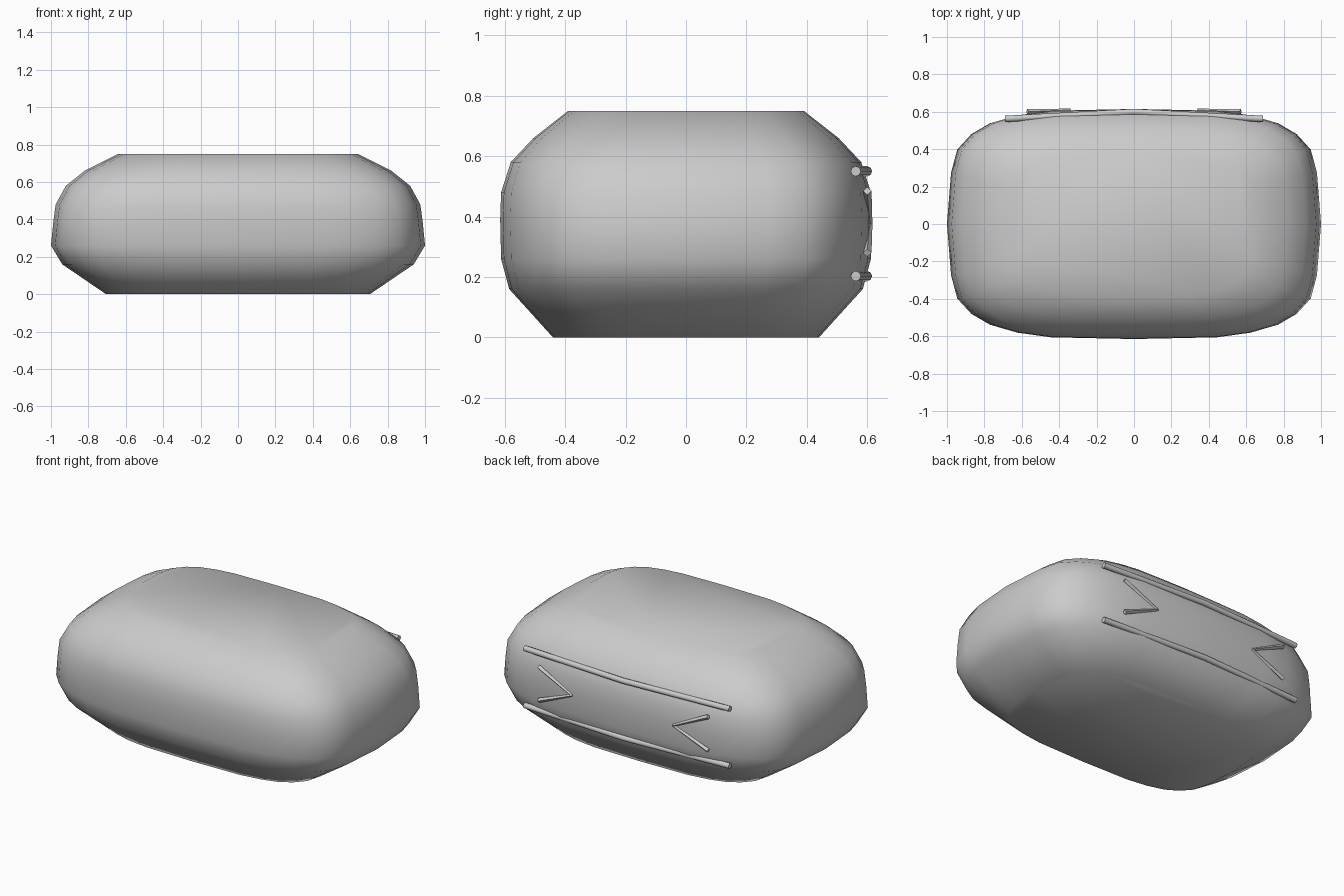
import bpy, bmesh

if "Cube" in bpy.data.objects:
    bpy.data.objects.remove(bpy.data.objects["Cube"])

# Unit outline of the body seen from above: one quarter, mirrored all round
quarter = [(1, 0), (.978, .45), (.945, .65), (.87, .785), (.77, .88),
           (.63, .945), (.45, .985), (0, 1)]
half = quarter + [(-x, y) for x, y in reversed(quarter[:-1])]
outline = half + [(x, -y) for x, y in reversed(half[1:-1])]

# Ring heights with half width and half depth
rings = [(0, .705, .44), (.16, .94, .585), (.26, 1, .612), (.39, .987, .615),
         (.48, .975, .612), (.58, .92, .58), (.66, .82, .505), (.75, .64, .39)]


def build_body():
    bm = bmesh.new()
    loops = [[bm.verts.new((x * w, y * d, z)) for x, y in outline]
             for z, w, d in rings]
    n = len(outline)
    for a, b in zip(loops, loops[1:]):
        for i in range(n):
            j = (i + 1) % n
            bm.faces.new((a[i], a[j], b[j], b[i]))
    bm.faces.new(list(reversed(loops[0])))
    bm.faces.new(loops[-1])
    for f in bm.faces:
        f.smooth = True
    mesh = bpy.data.meshes.new("body")
    bm.to_mesh(mesh)
    bm.free()
    ob = bpy.data.objects.new("body", mesh)
    bpy.context.collection.objects.link(ob)


def strip(name, points, radii, depth, resolution):
    """Capped tube along a path, with a radius factor for each point."""
    cu = bpy.data.curves.new(name, 'CURVE')
    cu.dimensions = '3D'
    cu.bevel_depth = depth
    cu.bevel_resolution = resolution
    cu.use_fill_caps = True
    sp = cu.splines.new('POLY')
    sp.points.add(len(points) - 1)
    for p, co, r in zip(sp.points, points, radii):
        p.co = (*co, 1)
        p.radius = r
    sp.use_smooth = resolution > 0
    ob = bpy.data.objects.new(name, cu)
    bpy.context.collection.objects.link(ob)


build_body()

# Two bent rails along the back
for name, z in (("upper_rail", .55), ("lower_rail", .203)):
    strip(name, [(-.69, .562, z), (0, .599, z), (.69, .562, z)],
          (1, 1, 1), .017, 2)

# Two chevrons between the rails, tapering to their inner tips
for side, label in ((-1, "left"), (1, "right")):
    for z, end in ((.485, "upper"), (.28, "lower")):
        strip(f"{label}_{end}_chevron_stroke",
              [(side * .57, .600, z), (side * .34, .610, .375)],
              (1, .5), .014, 0)
